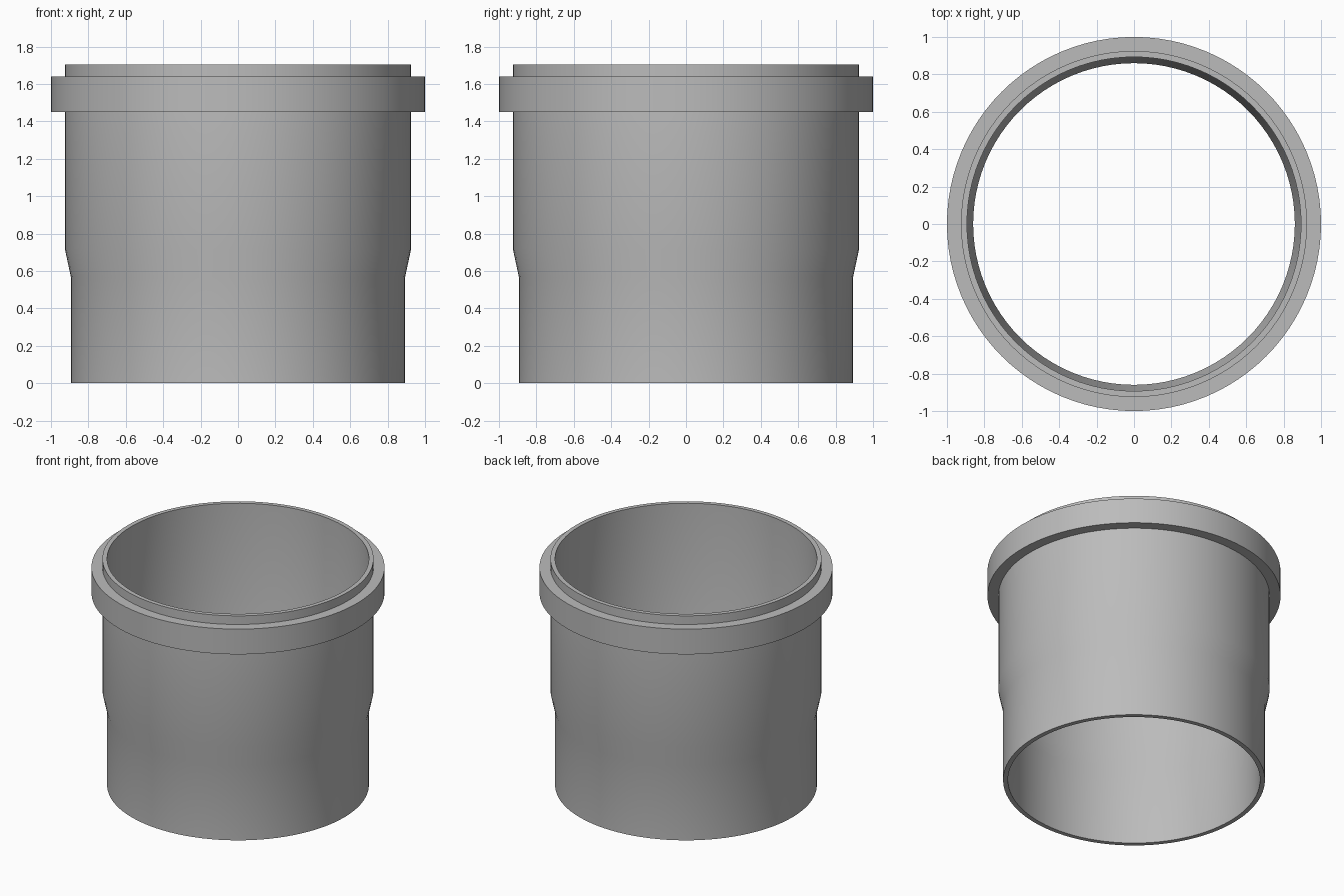
import bpy, bmesh, math

if "Cube" in bpy.data.objects:
    bpy.data.objects.remove(bpy.data.objects["Cube"])

SEGMENTS = 96

grey = bpy.data.materials.new("pipe_grey")
grey.diffuse_color = (0.5, 0.5, 0.5, 1)
grey.use_nodes = True
grey.node_tree.nodes["Principled BSDF"].inputs["Base Color"].default_value = grey.diffuse_color


def lathe(name, profile):
    """Revolve a closed (radius, height) profile around z."""
    bm = bmesh.new()
    rings = []
    for i in range(SEGMENTS):
        a = 2 * math.pi * i / SEGMENTS
        rings.append([bm.verts.new((r * math.cos(a), r * math.sin(a), z)) for r, z in profile])
    n = len(profile)
    for i in range(SEGMENTS):
        a, b = rings[i], rings[(i + 1) % SEGMENTS]
        for j in range(n):
            k = (j + 1) % n
            bm.faces.new((a[j], b[j], b[k], a[k]))
    bmesh.ops.recalc_face_normals(bm, faces=bm.faces)
    mesh = bpy.data.meshes.new(name)
    bm.to_mesh(mesh)
    bm.free()
    mesh.materials.append(grey)
    obj = bpy.data.objects.new(name, mesh)
    bpy.context.collection.objects.link(obj)
    bpy.ops.object.select_all(action='DESELECT')
    obj.select_set(True)
    bpy.context.view_layer.objects.active = obj
    bpy.ops.object.shade_smooth_by_angle(angle=math.radians(30))
    return obj


# Hollow sleeve: narrow spigot, tapered shoulder, wide socket with raised collar
lathe("pipe_sleeve", [
    (0.86, 0), (0.893, 0), (0.893, 0.565), (0.925, 0.715),   # outer spigot and taper
    (0.925, 1.45), (1.0, 1.45), (1.0, 1.64), (0.925, 1.64),  # socket and collar
    (0.925, 1.705), (0.893, 1.705),                          # top rim
    (0.893, 0.715), (0.86, 0.565),                           # inner bore and taper
])
